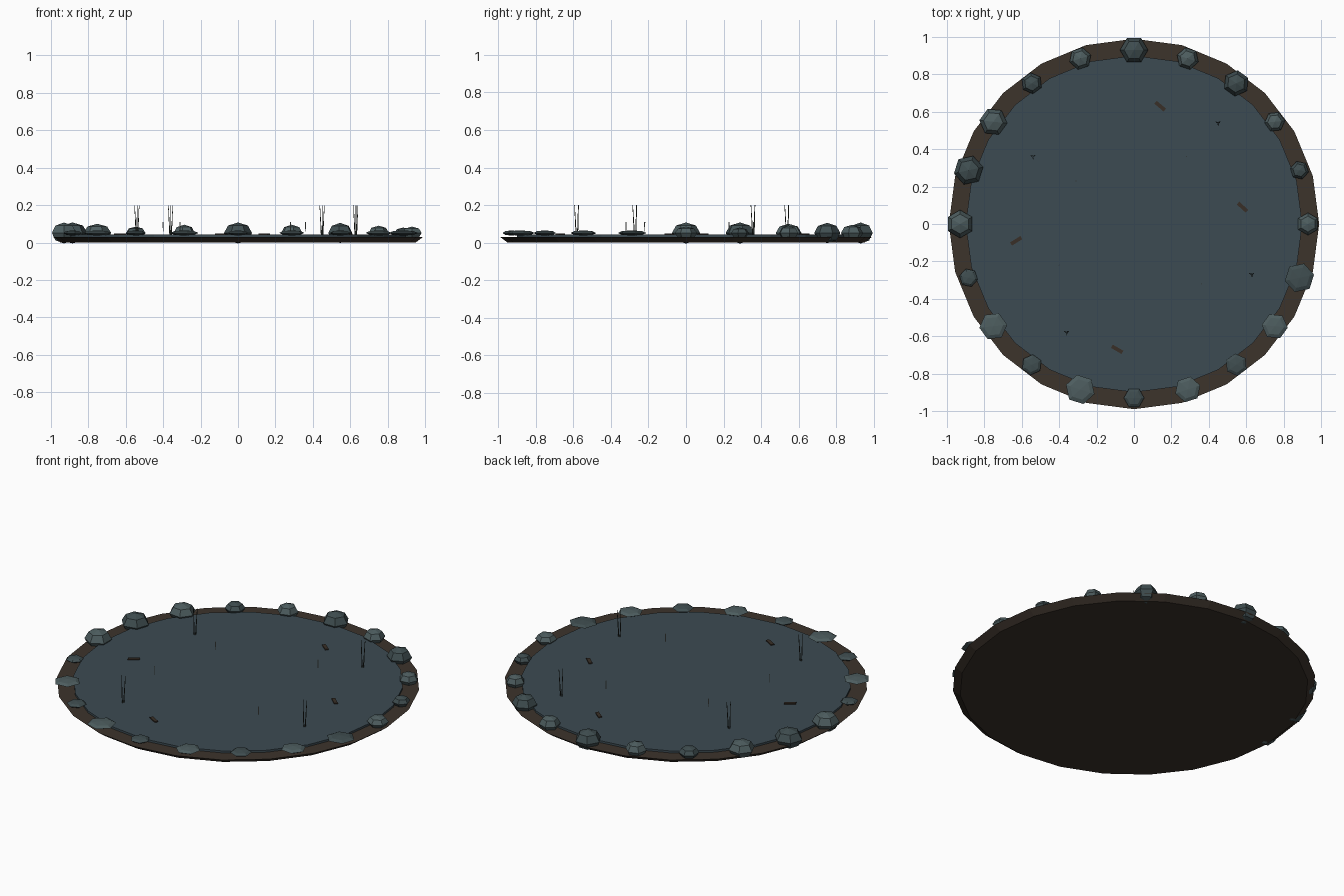
import bpy, bmesh, math
from math import sin, cos, radians, tau
from mathutils import Matrix, Vector

if "Cube" in bpy.data.objects:
    bpy.data.objects.remove(bpy.data.objects["Cube"])


def material(name, rgb):
    m = bpy.data.materials.new(name)
    m.diffuse_color = (*rgb, 1)
    m.use_nodes = True
    m.node_tree.nodes["Principled BSDF"].inputs["Base Color"].default_value = m.diffuse_color
    return m


EARTH = material("earth", (0.045, 0.033, 0.024))
WATER = material("water", (0.045, 0.07, 0.085))
STONE_LIGHT = material("stone_light", (0.075, 0.11, 0.115))
STONE_DARK = material("stone_dark", (0.05, 0.075, 0.08))
WOOD = material("wood", (0.04, 0.028, 0.02))
REED = material("reed", (0.04, 0.05, 0.04))
PALE = material("pale", (0.4, 0.45, 0.42))


def finish(bm, name, mat):
    me = bpy.data.meshes.new(name)
    bmesh.ops.recalc_face_normals(bm, faces=bm.faces)
    bm.to_mesh(me)
    bm.free()
    me.materials.append(mat)
    ob = bpy.data.objects.new(name, me)
    bpy.context.collection.objects.link(ob)
    return ob


def lathe(name, rings, mat, n=24):
    """Closed solid from stacked (radius, z) rings."""
    bm = bmesh.new()
    loops = [[bm.verts.new((r * cos(tau * i / n), r * sin(tau * i / n), z))
              for i in range(n)] for r, z in rings]
    for a, b in zip(loops, loops[1:]):
        for i in range(n):
            j = (i + 1) % n
            bm.faces.new((a[i], a[j], b[j], b[i]))
    bm.faces.new(loops[0])
    bm.faces.new(loops[-1])
    return finish(bm, name, mat)


def spike(bm, base, tip, r1, r2):
    """Thin tapered blade from base to tip."""
    base, tip = Vector(base), Vector(tip)
    d = tip - base
    mat = Matrix.Translation((base + tip) / 2) @ d.to_track_quat('Z', 'Y').to_matrix().to_4x4()
    bmesh.ops.create_cone(bm, cap_ends=True, segments=4, radius1=r1, radius2=r2,
                          depth=d.length, matrix=mat)


# Earth bank and water sheet
lathe("pond_bank", [(0.95, 0.005), (0.99, 0.035)], EARTH)
lathe("water", [(0.9, 0.03), (0.9, 0.047)], WATER)

# Ring of squashed stones: radius and top height, every 18 degrees
sizes = [.06, .05, .055, .07, .06, .075, .06, .057, .075, .08,
         .075, .05, .075, .055, .08, .055, .07, .06, .07, .08]
tops = [.09, .085, .095, .11, .10, .112, .10, .09, .105, .112,
        .112] + [.07] * 9
for i, (r, top) in enumerate(zip(sizes, tops)):
    a = radians(18 * i)
    zc = 0.056
    bm = bmesh.new()
    bmesh.ops.create_uvsphere(
        bm, u_segments=6, v_segments=4, radius=1,
        matrix=Matrix.Translation((0.93 * cos(a), 0.93 * sin(a), zc))
        @ Matrix.Rotation(a, 4, 'Z') @ Matrix.Diagonal((r, r, top - zc, 1)))
    finish(bm, f"stone_{i}", STONE_DARK if i % 2 else STONE_LIGHT)

# Floating wood chips
for i, (x, y, deg) in enumerate([(.14, .63, -40), (.58, .09, -42),
                                 (-.63, -.09, 32), (-.09, -.67, -30)]):
    bm = bmesh.new()
    bmesh.ops.create_cube(bm, size=1, matrix=Matrix.Translation((x, y, 0.047))
                          @ Matrix.Rotation(radians(deg), 4, 'Z')
                          @ Matrix.Diagonal((.065, .02, .012, 1)))
    finish(bm, f"wood_chip_{i}", WOOD)

# Reed clusters of three leaning blades
for i, (x, y) in enumerate([(.45, .54), (-.54, .36), (.63, -.27), (-.36, -.58)]):
    bm = bmesh.new()
    for k in range(3):
        a = tau * k / 3 + 0.6
        dx, dy = cos(a), sin(a)
        spike(bm, (x + .005 * dx, y + .005 * dy, .045),
              (x + .014 * dx, y + .014 * dy, .204), .003, .0015)
    finish(bm, f"reeds_{i}", REED)

# Tiny pale shoots
for i, (x, y) in enumerate([(-.31, .23), (-.40, -.22), (.36, -.32), (.28, .36)]):
    bm = bmesh.new()
    spike(bm, (x, y, .065), (x, y, .115), .002, .003)
    finish(bm, f"shoot_{i}", PALE)
# Rest the model exactly on the ground
for ob in bpy.context.collection.objects:
    ob.location.z -= 0.005
